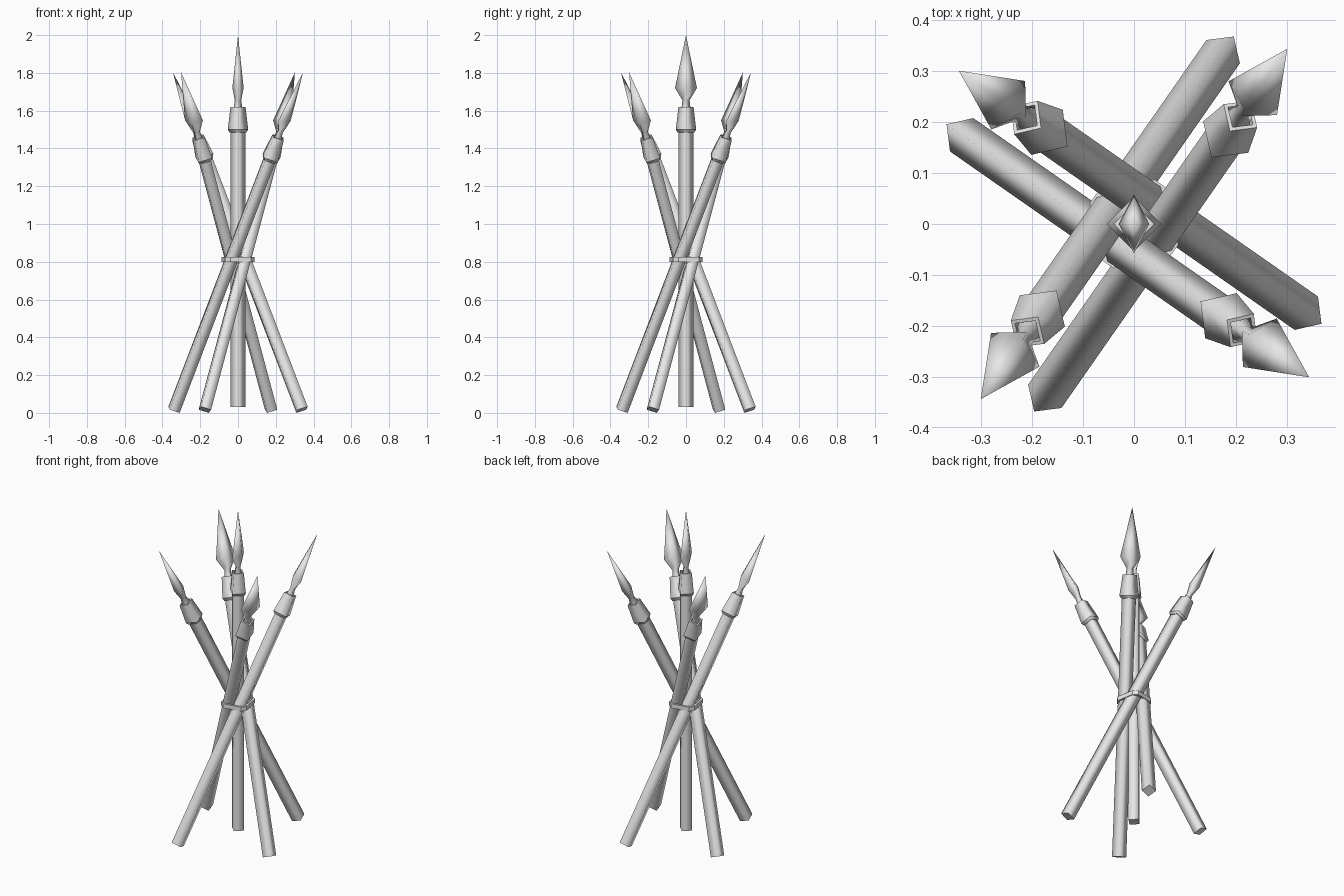
import bpy, bmesh, math
from mathutils import Matrix

cube = bpy.data.objects.get("Cube")
if cube:
    bpy.data.objects.remove(cube, do_unlink=True)

grey = bpy.data.materials.new("plain_grey")
grey.use_nodes = True
grey.diffuse_color = (0.8, 0.8, 0.8, 1)
grey.node_tree.nodes["Principled BSDF"].inputs["Base Color"].default_value = (0.8, 0.8, 0.8, 1)


def four_sided(name, profile, sharp_rings):
    """Diamond-section part from (x radius, y radius, height) rings."""
    bm = bmesh.new()
    rings = []
    for rx, ry, z in profile:
        corners = ((rx, 0), (0, ry), (-rx, 0), (0, -ry))
        rings.append([bm.verts.new((x, y, z)) for x, y in corners])
    for low, high in zip(rings, rings[1:]):
        for i in range(4):
            j = (i + 1) % 4
            bm.faces.new((low[i], low[j], high[j], high[i])).smooth = True
    bm.faces.new(rings[0][::-1])
    bm.faces.new(rings[-1])
    bm.edges.ensure_lookup_table()
    for k in sharp_rings:
        for i in range(4):
            bm.edges.get((rings[k][i], rings[k][(i + 1) % 4])).smooth = False
    bmesh.ops.remove_doubles(bm, verts=bm.verts, dist=0.0005)
    bmesh.ops.recalc_face_normals(bm, faces=bm.faces)
    mesh = bpy.data.meshes.new(name)
    bm.to_mesh(mesh)
    bm.free()
    mesh.materials.append(grey)
    return mesh


# Spear parts, with the foot at height zero
parts = {
    "shaft": four_sided("shaft", [(0.04, 0.04, 0), (0.04, 0.04, 1.48)], (0, 1)),
    "collar": four_sided("collar", [
        (0.045, 0.045, 1.455), (0.054, 0.054, 1.47), (0.04, 0.04, 1.59),
        (0.03, 0.03, 1.59), (0.03, 0.03, 1.57)], range(5)),
    "blade": four_sided("blade", [
        (0.026, 0.026, 1.565), (0.017, 0.019, 1.625), (0.03, 0.058, 1.69),
        (0.0001, 0.0001, 1.97)], (0,)),
}


def place_spear(name, matrix):
    for part, mesh in parts.items():
        obj = bpy.data.objects.new(f"{name}_{part}", mesh)
        bpy.context.collection.objects.link(obj)
        obj.matrix_world = matrix


# Upright spear and four leaning around it
place_spear("centre_spear", Matrix.Translation((0, 0, 0.03)))
turn = math.radians(55.1)
lean = (Matrix.Translation((-0.378, -0.05, 0.017))
        @ Matrix.Rotation(math.radians(25), 4, "Y"))
for i, name in enumerate(("back_left", "back_right", "front_right", "front_left")):
    place_spear(f"{name}_spear", Matrix.Rotation(turn + i * math.pi / 2, 4, "Z") @ lean)

# Strap around the crossing, a square with clipped corners
bm = bmesh.new()
angles = [turn + k * math.pi / 2 + s * math.radians(10) for k in range(4) for s in (-1, 1)]
loops = [[bm.verts.new((r * math.cos(a), r * math.sin(a), z)) for a in angles]
         for r, z in ((0.096, 0.8), (0.096, 0.826), (0.082, 0.826), (0.082, 0.8))]
for k in range(4):
    a, b = loops[k], loops[(k + 1) % 4]
    for i in range(8):
        j = (i + 1) % 8
        bm.faces.new((a[i], a[j], b[j], b[i]))
bmesh.ops.recalc_face_normals(bm, faces=bm.faces)
strap = bpy.data.meshes.new("binding_strap")
bm.to_mesh(strap)
bm.free()
strap.materials.append(grey)
bpy.context.collection.objects.link(bpy.data.objects.new("binding_strap", strap))
